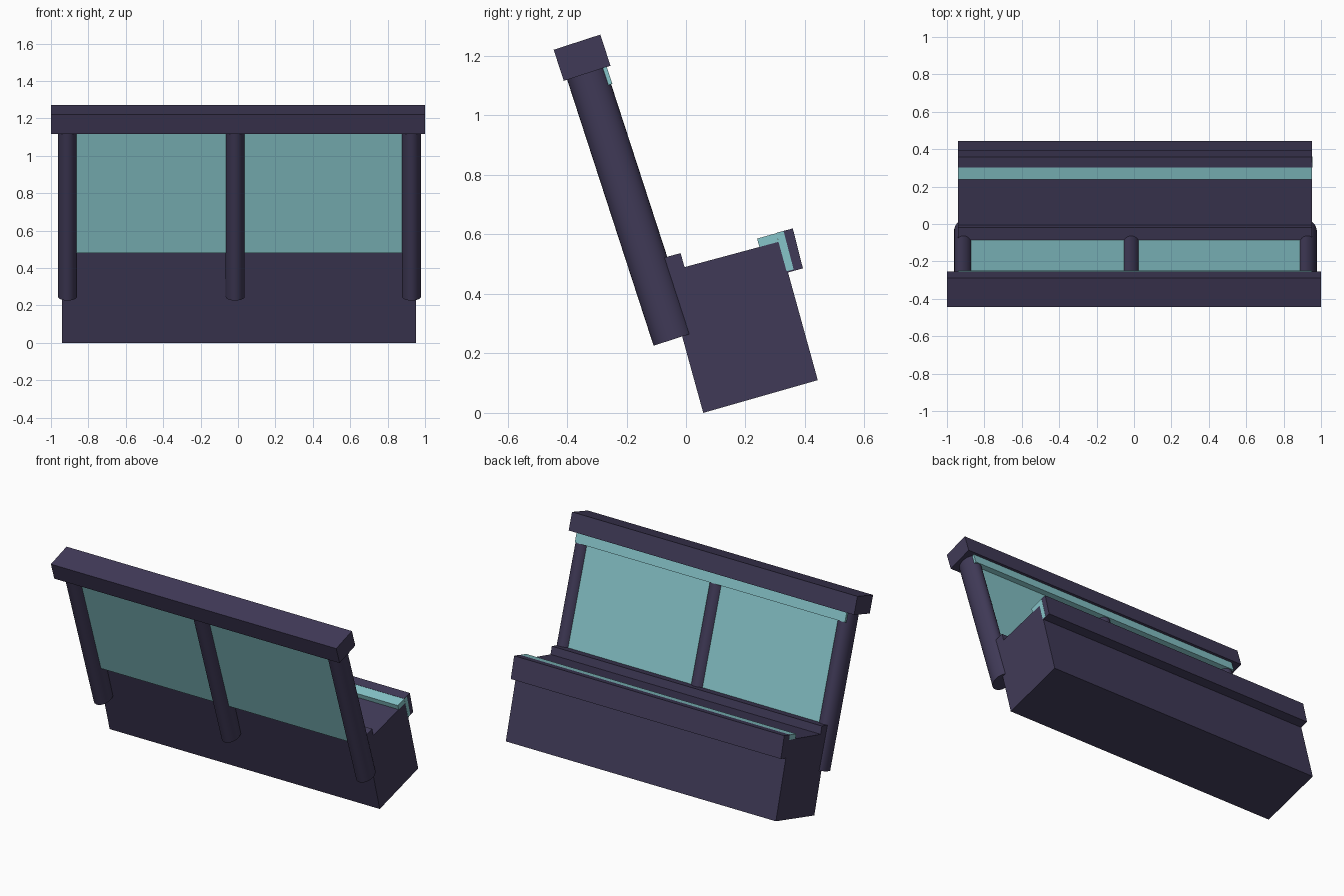
import bpy, bmesh, math
from mathutils import Vector, Matrix

default = bpy.data.objects.get("Cube")
if default:
    bpy.data.objects.remove(default, do_unlink=True)


def make_material(name, rgb):
    mat = bpy.data.materials.new(name)
    mat.use_nodes = True
    mat.diffuse_color = (*rgb, 1)
    mat.node_tree.nodes["Principled BSDF"].inputs["Base Color"].default_value = (*rgb, 1)
    return mat


DARK = make_material("dark_purple", (0.051, 0.042, 0.096))
TEAL = make_material("pale_teal", (0.24, 0.555, 0.585))

# Frame of the leaning screen: x sideways, y out of the back, z up along the posts
LEAN = Matrix.Translation((0, -0.05, 0.245)) @ Matrix.Rotation(math.radians(18), 4, 'X')
UPRIGHT = Matrix.Identity(4)


def add_object(name, bm, mat):
    bmesh.ops.recalc_face_normals(bm, faces=bm.faces)
    mesh = bpy.data.meshes.new(name)
    bm.to_mesh(mesh)
    bm.free()
    mesh.materials.append(mat)
    obj = bpy.data.objects.new(name, mesh)
    bpy.context.collection.objects.link(obj)
    return obj


def extrude_profile(name, profile, x0, x1, mat, frame=UPRIGHT):
    """Sweep a (y, z) outline from x0 to x1."""
    bm = bmesh.new()
    face = bm.faces.new([bm.verts.new((x0, y, z)) for y, z in profile])
    swept = bmesh.ops.extrude_face_region(bm, geom=[face])
    verts = [v for v in swept["geom"] if isinstance(v, bmesh.types.BMVert)]
    bmesh.ops.translate(bm, verts=verts, vec=Vector((x1 - x0, 0, 0)))
    bm.transform(frame)
    return add_object(name, bm, mat)


def leaning_bar(name, x0, x1, y0, y1, z0, z1, mat):
    outline = [(y0, z0), (y1, z0), (y1, z1), (y0, z1)]
    return extrude_profile(name, outline, x0, x1, mat, LEAN)


# Tilted base with a front ridge and an overhanging rear lip
LEFT_END = 0.953
base_outline = [(0.058, 0), (0.443, 0.11), (0.343, 0.472), (0.393, 0.486), (0.359, 0.62),
                (0.303, 0.605), (0.311, 0.575), (-0.005, 0.49), (-0.018, 0.537), (-0.085, 0.519)]
extrude_profile("base", base_outline, -0.94, LEFT_END, DARK)

# Teal strip lying on the deck against the lip, and its return on the lip's left end
strip_outline = [(0.247, 0.557), (0.311, 0.574), (0.303, 0.604), (0.239, 0.586)]
extrude_profile("deck_strip", strip_outline, -0.94, LEFT_END, TEAL)
return_outline = [(0.303, 0.604), (0.328, 0.611), (0.362, 0.482), (0.338, 0.476)]
extrude_profile("lip_end_plate", return_outline, LEFT_END - 0.001, LEFT_END + 0.001, TEAL)

# Screen panel, its top strip and the top rail
leaning_bar("screen_panel", -0.912, 0.927, -0.012, 0.049, 0.251, 0.95, TEAL)
leaning_bar("screen_top_strip", -0.94, LEFT_END, 0.045, 0.078, 0.88, 0.945, TEAL)
leaning_bar("top_rail", -1, 1, -0.074, 0.091, 0.94, 1.05, DARK)

# Oval posts
for name, x in (("right_post", -0.912), ("middle_post", -0.015), ("left_post", 0.927)):
    length = 0.97
    bm = bmesh.new()
    bmesh.ops.create_cone(bm, cap_ends=True, segments=32, radius1=1, radius2=1, depth=length)
    bmesh.ops.scale(bm, verts=bm.verts, vec=(0.051, 0.068, 1))
    bmesh.ops.translate(bm, verts=bm.verts, vec=(x, 0.006, length / 2))
    bm.transform(LEAN)
    post = add_object(name, bm, DARK)
    bpy.ops.object.select_all(action='DESELECT')
    post.select_set(True)
    bpy.context.view_layer.objects.active = post
    bpy.ops.object.shade_smooth_by_angle(angle=math.radians(40))
